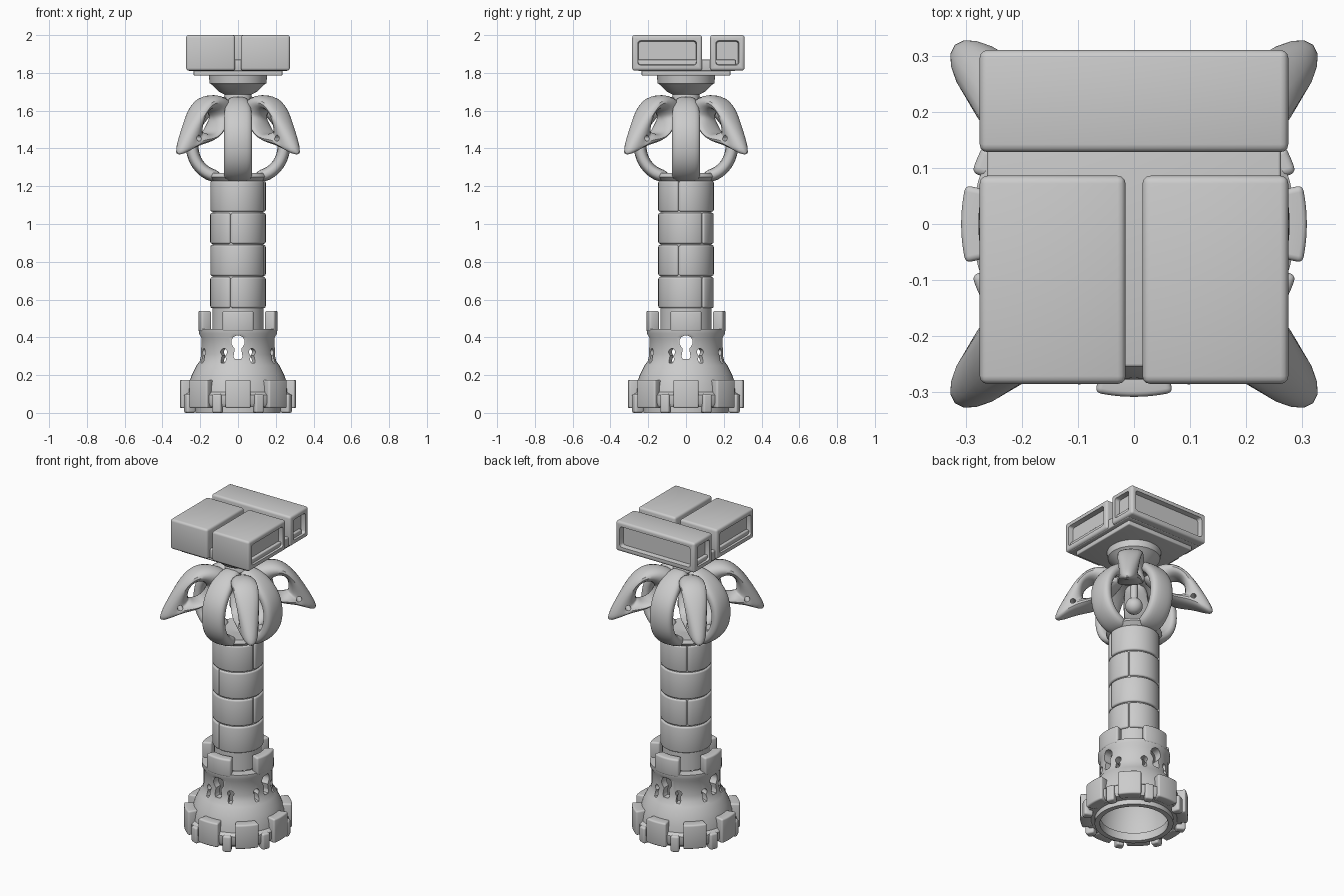
import bpy, bmesh
from math import sin, cos, pi, radians, atan2
from mathutils import Vector, Matrix

if "Cube" in bpy.data.objects:
    bpy.data.objects.remove(bpy.data.objects["Cube"])


def finish(name, bm, bevel=0, subsurf=0, cutter=None, angle=35):
    bmesh.ops.recalc_face_normals(bm, faces=bm.faces)
    me = bpy.data.meshes.new(name)
    bm.to_mesh(me)
    bm.free()
    ob = bpy.data.objects.new(name, me)
    bpy.context.collection.objects.link(ob)
    if bevel:
        m = ob.modifiers.new("bevel", 'BEVEL')
        m.width, m.segments, m.limit_method = bevel, 3, 'ANGLE'
        m.angle_limit = radians(40)
    if subsurf:
        m = ob.modifiers.new("subsurf", 'SUBSURF')
        m.levels = m.render_levels = subsurf
    if cutter:
        m = ob.modifiers.new("cut", 'BOOLEAN')
        m.operation, m.object, m.solver = 'DIFFERENCE', cutter, 'EXACT'
    bpy.context.view_layer.update()
    dg = bpy.context.evaluated_depsgraph_get()
    new = bpy.data.meshes.new_from_object(ob.evaluated_get(dg))
    ob.modifiers.clear()
    ob.data = new
    if cutter:
        bpy.data.objects.remove(cutter)
    new.polygons.foreach_set("use_smooth", [True] * len(new.polygons))
    new.set_sharp_from_angle(angle=radians(angle))
    return ob


def loft(bm, rings, closed=False):
    """Bridge equal-length rings of points into a solid."""
    vs = [[bm.verts.new(p) for p in r] for r in rings]
    n = len(vs[0])
    pairs = list(zip(vs, vs[1:])) + ([(vs[-1], vs[0])] if closed else [])
    for a, b in pairs:
        for i in range(n):
            bm.faces.new((a[i], a[(i + 1) % n], b[(i + 1) % n], b[i]))
    if not closed:
        bm.faces.new(vs[0])
        bm.faces.new(vs[-1])


def lathe(name, prof, n=48, **kw):
    """Revolve a closed (r, z) loop whose points all have r > 0."""
    bm = bmesh.new()
    loft(bm, [[(r * cos(2 * pi * k / n), r * sin(2 * pi * k / n), z) for r, z in prof]
              for k in range(n)], True)
    return finish(name, bm, **kw)


def sector(name, r0, r1, z0, z1, a0, a1, bevel, n=12):
    bm = bmesh.new()
    rings = []
    for k in range(n + 1):
        a = radians(a0 + (a1 - a0) * k / n)
        rings.append([(r * cos(a), r * sin(a), z)
                      for r, z in ((r0, z0), (r1, z0), (r1, z1), (r0, z1))])
    loft(bm, rings)
    return finish(name, bm, bevel=bevel)


def around(ob, count, step):
    for k in range(1, count):
        c = ob.copy()
        c.name = f"{ob.name}_{k + 1}"
        c.rotation_euler.z = ob.rotation_euler.z + radians(step * k)
        bpy.context.collection.objects.link(c)


# Keyhole windows cut through the tower wall
def keyhole(bm, ang, zc, rad, stem, zb):
    head = [(rad * cos(radians(t)), zc + rad * sin(radians(t))) for t in range(-45, 226, 30)]
    pts = head + [(-stem, zc - rad), (-stem * 1.4, zb + .015), (-stem, zb),
                  (stem, zb), (stem * 1.4, zb + .015), (stem, zc - rad)]
    rot = Matrix.Rotation(radians(ang), 3, 'Z')
    loft(bm, [[rot @ Vector((r, y, z)) for y, z in pts] for r in (.145, .28)])


bm = bmesh.new()
for k in range(4):
    keyhole(bm, 90 * k, .375, .036, .017, .285)
for k in range(8):
    keyhole(bm, 22.5 + 45 * k, .322, .019, .01, .265)
cutter = finish("keyhole_cutter", bm)
cutter.hide_render = True

# Flared tower base
lathe("tower_base", [(.225, .03), (.275, .03), (.288, .05), (.288, .095), (.268, .11),
                     (.262, .15), (.245, .2), (.22, .25), (.202, .275), (.196, .31),
                     (.196, .40), (.207, .42), (.207, .445), (.15, .445),
                     (.15, .30), (.185, .22), (.215, .12)], cutter=cutter)
lathe("bottom_ring", [(.195, 0), (.225, 0), (.225, .05), (.195, .05)])

# Battlements, lugs and feet
around(sector("battlement", .152, .21, .43, .54, -24, 24, .018), 4, 90)
around(sector("skirt_lug", .245, .308, .025, .175, -13, 13, .022), 8, 45)
foot = sector("skirt_foot", .25, .303, .0, .1, -5, 5, .012, 4)
foot.rotation_euler.z = radians(22.5)
around(foot, 8, 45)

# Brick column
lathe("column_core", [(.001, .44), (.136, .44), (.136, 1.24), (.001, 1.24)])
for k in range(4):
    z, turn = .555 + .17 * k, 90 * (k % 2)
    for i, (a, b) in enumerate(((-105, 37), (39, 253))):
        sector(f"brick_{k}_{i}", .11, .147, z, z + .164, a + turn, b + turn, .01, 20)

# Cage floor and ceiling
lathe("cage_floor", [(.001, 1.22), (.13, 1.22), (.16, 1.25), (.15, 1.27), (.001, 1.255)])
lathe("cage_neck", [(.001, 1.60), (.05, 1.61), (.075, 1.66), (.07, 1.685), (.10, 1.70),
                    (.135, 1.735), (.15, 1.745), (.155, 1.79), (.001, 1.79)])
lathe("hanging_ball", [(.001, 1.385)] +
      [(.05 * sin(radians(t)), 1.435 - .05 * cos(radians(t))) for t in range(20, 151, 13)] +
      [(.022, 1.49), (.022, 1.62), (.001, 1.62)], n=24)

# Curved cage ribs
path = [Vector(p) for p in ((.09, 1.245), (.17, 1.265), (.23, 1.33), (.25, 1.42),
                            (.235, 1.52), (.17, 1.60), (.10, 1.64), (.03, 1.645))]
bm = bmesh.new()
rings = []
for i, p in enumerate(path):
    t = (path[min(i + 1, 7)] - path[max(i - 1, 0)]).normalized()
    nrm = Vector((t.y, -t.x)) * .036
    w = .078 if i < 6 else .06
    rings.append([(p.x + s * nrm.x, y * w, p.y + s * nrm.y)
                  for s, y in ((1, -.85), (1, .85), (0, 1), (-1, .85), (-1, -.85), (0, -1))])
loft(bm, rings)
around(finish("cage_rib", bm, subsurf=2), 4, 90)

# Beaked corner brackets: a looped outline with an oval opening
outer = [(.04, 1.60), (.06, 1.65), (.15, 1.69), (.25, 1.685), (.335, 1.61), (.41, 1.49),
         (.475, 1.365), (.44, 1.355), (.35, 1.405), (.26, 1.425), (.18, 1.46), (.11, 1.54)]


def half(r):
    return .085 - .05 * min(max((r - .3) / .16, 0), 1) - (.02 if r < .1 else 0)


bm = bmesh.new()
rings = []
for r, z in outer:
    a = atan2(z - 1.54, r - .24)
    ri, zi = .24 + .053 * cos(a), 1.54 + .065 * sin(a)
    w, wi = half(r), half(ri) * .9
    rings.append([(r, -w, z), (r, w, z), (ri, wi, zi), (ri, -wi, zi)])
loft(bm, rings, True)
hole = bmesh.new()
loft(hole, [[(.345 + .016 * cos(k * pi / 6), y, 1.455 + .016 * sin(k * pi / 6))
             for k in range(12)] for y in (-.2, .2)])
eye = finish("eye_cutter", hole)
eye.hide_render = True
beak = finish("corner_beak", bm, subsurf=2, cutter=eye)
beak.rotation_euler.z = radians(45)
around(beak, 4, 90)


# Top slabs, some sides carrying recessed panels
def block(name, x0, x1, y0, y1, z0, z1, panels=(), bevel=.014):
    bm = bmesh.new()
    bmesh.ops.create_cube(bm, size=1)
    for v in bm.verts:
        v.co = ((x0 + x1) / 2 + v.co.x * (x1 - x0), (y0 + y1) / 2 + v.co.y * (y1 - y0),
                (z0 + z1) / 2 + v.co.z * (z1 - z0))
    bm.normal_update()
    for d in panels:
        f = max(bm.faces, key=lambda f: f.normal.dot(Vector(d)) + .1 * f.calc_area())
        n = f.normal.copy()
        bmesh.ops.inset_individual(bm, faces=[f], thickness=.042)
        bmesh.ops.inset_individual(bm, faces=[f], thickness=.006)
        bmesh.ops.translate(bm, verts=f.verts, vec=n * -.03)
        bm.normal_update()
    es = [e for e in bm.edges if e.calc_face_angle(0) > 1.5
          and all(abs(c.normal.dot(Vector(a))) > .99 or c.normal.z for c in e.link_faces
                  for a in [max(((1, 0, 0), (0, 1, 0), (0, 0, 1)),
                                key=lambda q: abs(c.normal.dot(Vector(q))))])]
    bmesh.ops.bevel(bm, geom=es, offset=bevel, segments=3, profile=.5, affect='EDGES')
    return finish(name, bm)


block("support_plate", -.235, .235, -.235, .235, 1.785, 1.815, bevel=.006)
block("upper_plate", -.262, .262, -.255, .262, 1.81, 1.87, bevel=.006)
block("front_left_slab", -.275, -.015, -.285, .086, 1.812, 2, [(-1, 0, 0)])
block("front_right_slab", .015, .275, -.285, .086, 1.812, 2, [(1, 0, 0)])
block("back_slab", -.275, .275, .128, .31, 1.812, 2, [(-1, 0, 0), (1, 0, 0), (0, 1, 0)])
